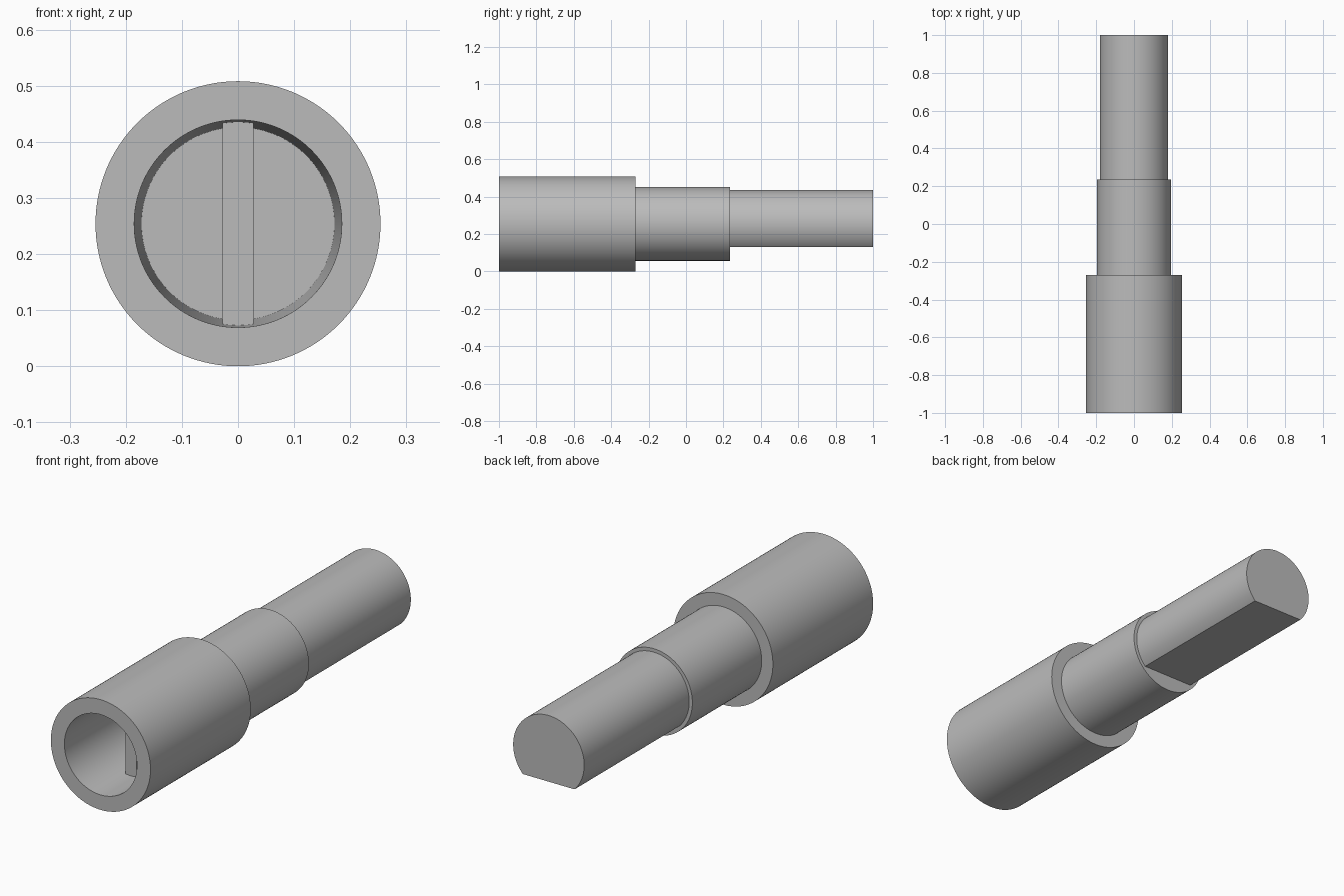
import bpy, bmesh, math

if "Cube" in bpy.data.objects:
    bpy.data.objects.remove(bpy.data.objects["Cube"], do_unlink=True)

AXIS_Z = 0.254
SEGMENTS = 128

steel = bpy.data.materials.new("plain grey")
steel.use_nodes = True
GREY = (0.5, 0.5, 0.5, 1.0)
steel.diffuse_color = GREY
steel.node_tree.nodes["Principled BSDF"].inputs["Base Color"].default_value = GREY


def finish(name, bm):
    """Turn a bmesh into a shaded object on the shaft axis."""
    bmesh.ops.recalc_face_normals(bm, faces=bm.faces[:])
    mesh = bpy.data.meshes.new(name)
    bm.to_mesh(mesh)
    bm.free()
    mesh.materials.append(steel)
    obj = bpy.data.objects.new(name, mesh)
    obj.location.z = AXIS_Z
    bpy.context.collection.objects.link(obj)
    bpy.ops.object.select_all(action='DESELECT')
    obj.select_set(True)
    bpy.context.view_layer.objects.active = obj
    bpy.ops.object.shade_smooth_by_angle(angle=math.radians(30))
    return obj


def loft(name, sections, caps=True):
    """Bridge closed (x, z) sections placed at successive y positions."""
    bm = bmesh.new()
    rings = [[bm.verts.new((x, y, z)) for x, z in pts] for y, pts in sections]
    for a, b in zip(rings, rings[1:]):
        for i in range(len(a)):
            j = (i + 1) % len(a)
            bm.faces.new((a[i], a[j], b[j], b[i]))
    if caps:
        bm.faces.new(rings[0])
        bm.faces.new(rings[-1])
    return finish(name, bm)


def arc(radius, start, end, steps):
    return [(radius * math.cos(start + (end - start) * i / steps),
             radius * math.sin(start + (end - start) * i / steps))
            for i in range(steps + 1)]


def circle(radius):
    return arc(radius, 0, math.tau, SEGMENTS)[:-1]


def d_section(radius, flat):
    """Circle cut off by a horizontal flat below the axis."""
    a = math.asin(flat / radius)
    return arc(radius, a, math.pi - a, SEGMENTS)


def blade_section(radius, half):
    """Narrow upright bar with rounded ends."""
    a = math.acos(half / radius)
    return arc(radius, a, math.pi - a, 10) + arc(radius, math.pi + a, math.tau - a, 10)


# Socket with tapered blind bore, stepping down to the collar
body = [(-0.27, 0.172), (-1.0, 0.185), (-1.0, 0.254), (-0.27, 0.254),
        (-0.27, 0.197), (0.235, 0.197)]
loft("socket_and_collar", [(y, circle(r)) for y, r in body])

# Rear shaft with a flat along its underside
loft("flatted_shaft", [(y, d_section(0.181, -0.124)) for y in (0.23, 1.0)])

# Drive blade across the bore
loft("drive_blade", [(y, blade_section(r, 0.028))
                     for y, r in ((-0.78, 0.1815), (-0.265, 0.1725))])
